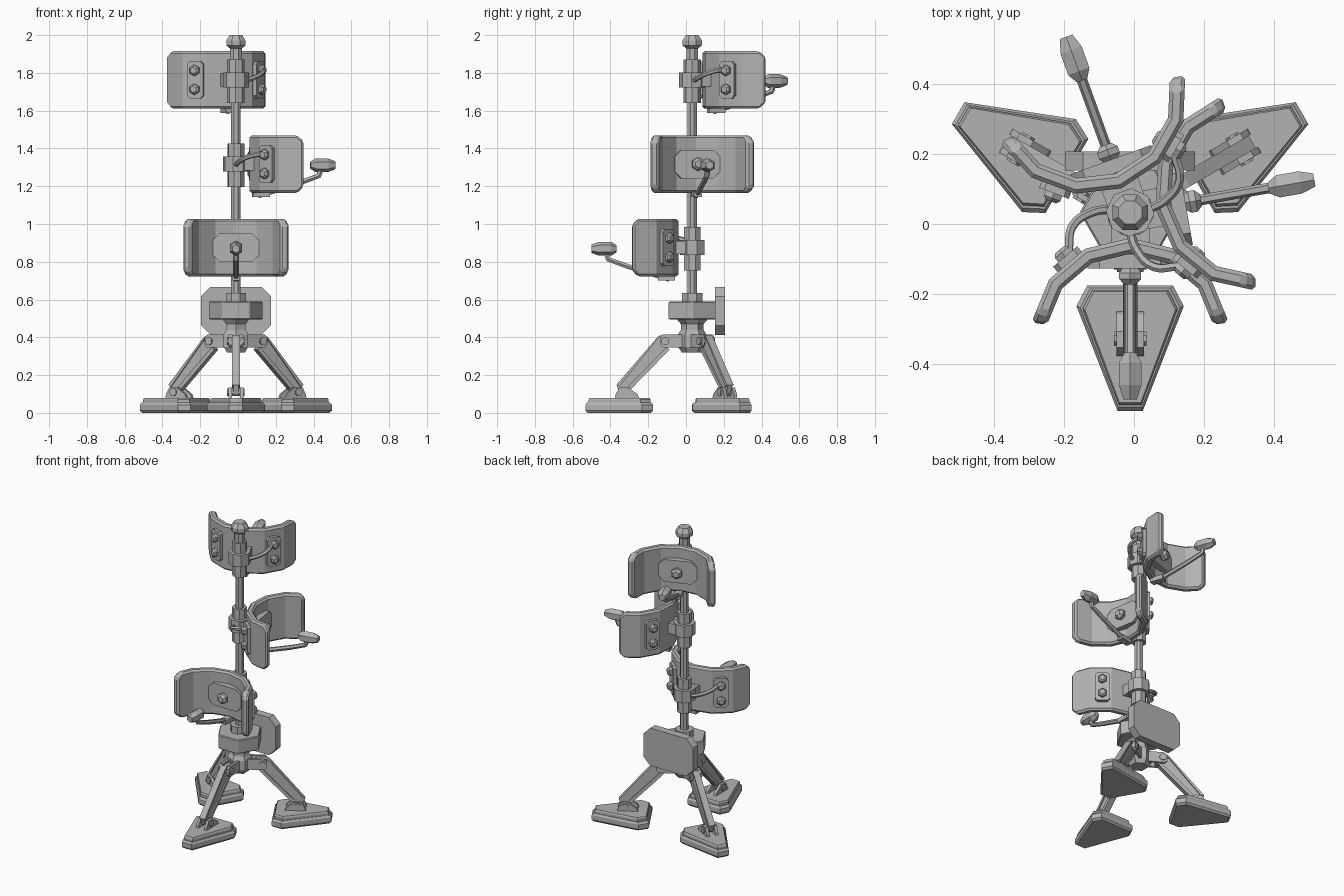
import bpy, bmesh, math
from mathutils import Matrix, Vector

cube = bpy.data.objects.get("Cube")
if cube:
    bpy.data.objects.remove(cube, do_unlink=True)

# Single grey material
GREY = (0.45, 0.45, 0.45, 1)
mat = bpy.data.materials.new("plain grey")
mat.use_nodes = True
mat.diffuse_color = GREY
bsdf = next(n for n in mat.node_tree.nodes if n.type == 'BSDF_PRINCIPLED')
bsdf.inputs["Base Color"].default_value = GREY
bsdf.inputs["Roughness"].default_value = 0.8

AXIS = Vector((-0.011, 0.033, 0))     # mast position
ID = Matrix.Identity(4)


def frame(angle=0, z=0):
    """Local x points away from the mast, local z is up."""
    return Matrix.Translation(AXIS + Vector((0, 0, z))) @ Matrix.Rotation(math.radians(angle), 4, 'Z')


def add(name, mesh, matrix, bevel=0):
    obj = bpy.data.objects.new(name, mesh)
    bpy.context.collection.objects.link(obj)
    obj.matrix_world = matrix
    mesh.materials.clear()
    mesh.materials.append(mat)
    if bevel:
        mod = obj.modifiers.new("edge_chamfer", 'BEVEL')
        mod.width = bevel
        mod.segments = 1
        mod.limit_method = 'ANGLE'
        mod.angle_limit = math.radians(40)
    return obj


def finish(name, bm, matrix, bevel=0):
    bmesh.ops.recalc_face_normals(bm, faces=bm.faces)
    mesh = bpy.data.meshes.new(name)
    bm.to_mesh(mesh)
    bm.free()
    return add(name, mesh, matrix, bevel)


def loft(name, rings, matrix, bevel=0):
    """Join equal rings of points and cap both ends."""
    bm = bmesh.new()
    vs = [[bm.verts.new(p) for p in ring] for ring in rings]
    n = len(vs[0])
    for a, b in zip(vs, vs[1:]):
        for i in range(n):
            j = (i + 1) % n
            bm.faces.new((a[i], a[j], b[j], b[i]))
    bm.faces.new(vs[0])
    bm.faces.new(vs[-1])
    return finish(name, bm, matrix, bevel)


def orient(axis, a, b, h):
    return {'x': (h, a, b), 'y': (a, h, b), 'z': (a, b, h)}[axis]


def prism(name, outline, lo, hi, axis, matrix, bevel=0):
    return loft(name, [[orient(axis, a, b, h) for a, b in outline] for h in (lo, hi)], matrix, bevel)


def turned(name, profile, sides, axis, matrix):
    """Faceted turned shape from (position, radius) pairs."""
    step = 2 * math.pi / sides
    return loft(name, [[orient(axis, r * math.cos((i + .5) * step), r * math.sin((i + .5) * step), h)
                        for i in range(sides)] for h, r in profile], matrix)


def rect(a0, a1, b0, b1, c=0):
    if not c:
        return [(a0, b0), (a1, b0), (a1, b1), (a0, b1)]
    return [(a0 + c, b0), (a1 - c, b0), (a1, b0 + c), (a1, b1 - c),
            (a1 - c, b1), (a0 + c, b1), (a0, b1 - c), (a0, b0 + c)]


def tube(name, points, radius, matrix, smooth=False):
    curve = bpy.data.curves.new(name, 'CURVE')
    curve.dimensions = '3D'
    curve.bevel_depth = radius
    curve.bevel_resolution = 1
    curve.use_fill_caps = True
    curve.resolution_u = 4
    if smooth:
        sp = curve.splines.new('BEZIER')
        sp.bezier_points.add(len(points) - 1)
        for bp, p in zip(sp.bezier_points, points):
            bp.co = p
            bp.handle_left_type = bp.handle_right_type = 'AUTO'
    else:
        sp = curve.splines.new('POLY')
        sp.points.add(len(points) - 1)
        for sp_pt, p in zip(sp.points, points):
            sp_pt.co = (*p, 1)
    temp = bpy.data.objects.new("temp_curve", curve)
    bpy.context.collection.objects.link(temp)
    bpy.context.view_layer.update()
    mesh = bpy.data.meshes.new_from_object(temp)
    bpy.data.objects.remove(temp, do_unlink=True)
    for poly in mesh.polygons:
        poly.use_smooth = False
    return add(name, mesh, matrix)


# Mast, top cap and central hub
turned("mast", [(0.5, .027), (1.95, .027)], 8, 'z', frame())
turned("mast_top_sleeve", [(1.87, .034), (1.94, .034)], 8, 'z', frame())
turned("mast_cap", [(1.93, .034), (1.945, .055), (1.972, .055), (2.0, .036)], 8, 'z', frame())
turned("mast_base_collar", [(.58, .058), (.635, .058)], 8, 'z', frame())
hexagon = [(.144 * math.cos(math.radians(a)), .144 * math.sin(math.radians(a))) for a in range(0, 360, 60)]
prism("hub_box", hexagon, .495, .59, 'z', frame(), .005)
turned("hub_neck", [(.32, .055), (.35, .075), (.415, .075), (.44, .06), (.47, .06), (.5, .085)],
       6, 'z', frame())

# Rear plate
prism("rear_plate", rect(-.185, .185, .413, .667, .05), .12, .173, 'y', frame())


def foot_ring(grow, z):
    half = [(.208, .122), (.267, .153), (.566, .036)]
    cx = .36
    pts = half + [(r, -t) for r, t in reversed(half)]
    return [(cx + (r - cx) * (1 - grow / .19), t * (1 - grow / .14), z) for r, t in pts]


# Three folding legs with feet
for side, angle in (("front", -90), ("left", 30), ("right", 150)):
    f = frame(angle)
    loft(side + "_foot_pad", [foot_ring(g, z) for g, z in
                              ((.012, 0), (0, .012), (0, .043), (.01, .055))], f)
    loft(side + "_foot_plate", [foot_ring(g, z) for g, z in ((.016, .05), (.016, .07), (.022, .08))], f)
    leg = [(.1, .345), (.1, .41), (.17, .41), (.4, .148), (.385, .1), (.335, .1), (.325, .135), (.13, .345)]
    prism(side + "_leg", leg, -.013, .013, 'y', f)
    flange = [(.165, .413), (.185, .4), (.402, .148), (.385, .14)]
    prism(side + "_leg_outer_flange", flange, -.021, .021, 'y', f)
    prism(side + "_leg_inner_flange", [(.12, .335), (.135, .35), (.34, .14), (.325, .125)],
          -.021, .021, 'y', f)
    for s in (-1, 1):
        prism(side + "_hub_bracket", rect(.04, .17, .345, .415, .015),
              s * .03 - .008, s * .03 + .008, 'y', f)
        prism(side + "_foot_bracket", [(.28, .075), (.41, .075), (.405, .1), (.385, .135), (.34, .135), (.29, .1)],
              s * .03 - .009, s * .03 + .009, 'y', f)
    for part, r, z in (("hub_pin", .143, .38), ("foot_pin", .36, .11)):
        turned(side + "_" + part, [(-.046, .022), (.046, .022)], 8, 'y',
               f @ Matrix.Translation((r, 0, z)))

# Curved panel cross-section
CENTRE, R_IN, R_OUT, STEP = .358, .24, .285, 27
ends = [math.radians(STEP * k) for k in range(-3, 4)]


def arc_point(r, a):
    return Vector((CENTRE - r * math.cos(a), r * math.sin(a)))


def panel_rings():
    spots = [(arc_point(R_IN, a), arc_point(R_OUT, a), .152) for a in ends]
    for end, near, at in ((0, 1, 1), (-1, -2, -1)):
        mix = [spots[end][k].lerp(spots[near][k], .27) for k in (0, 1)]
        spots[end] = (*spots[end][:2], .12)
        spots.insert(at, (*mix, .152))
    return [[(*i, -h), (*o, -h), (*o, h), (*i, h)] for i, o, h in spots]


# Three panels, each with clamp, mounts, cable and lamp arm
for level, angle, z in (("lower", -90, .875), ("middle", 10, 1.317), ("upper", 110, 1.763)):
    f = frame(angle, z)
    loft(level + "_panel", panel_rings(), f, .011)
    prism(level + "_panel_centre_plate", rect(-.122, .122, -.075, .075, .035), .12, .16, 'x', f)
    turned(level + "_panel_centre_knob", [(.155, .022), (.172, .036), (.19, .036), (.205, .02)], 6, 'x', f)

    # Clamp around the mast
    turned(level + "_clamp_sleeve", [(-.122, .046), (.108, .046)], 8, 'z', f)
    turned(level + "_clamp_collar", [(-.04, .069), (.04, .069)], 8, 'z', f)
    prism(level + "_clamp_block", rect(.02, .1, -.055, .055), -.035, .035, 'z', f)

    # Bolted mounting plates
    for s in (-1, 1):
        a = s * math.radians(1.5 * STEP)
        pos = arc_point(R_OUT * math.cos(math.radians(STEP / 2)), a)
        m = f @ Matrix.Translation((*pos, 0)) @ Matrix.Rotation(math.pi - a, 4, 'Z')
        m = m @ Matrix.Translation((0, s * .01, 0))
        prism(level + "_mount_plate", rect(-.045, .045, -.098, .098, .015), -.005, .02, 'x', m)
        for dz in (-.05, .05):
            turned(level + "_mount_bolt", [(.015, .029), (.035, .029), (.045, .018)], 6, 'x',
                   m @ Matrix.Translation((0, 0, dz)))

    # Cable from clamp to mounting plate
    tube(level + "_cable", [(-.01, -.05, -.005), (.0, -.11, .015), (.04, -.165, .04), (.11, -.175, .055)],
         .013, f, True)

    # Lamp arm reaching out from below the panel
    prism(level + "_arm_bracket", rect(.09, .18, -.022, .022), -.175, -.145, 'z', f)
    tube(level + "_lamp_arm", [(.12, 0, -.168), (.34, 0, -.1), (.445, 0, -.062), (.46, 0, -.02)], .015, f)
    turned(level + "_lamp", [(.4, .018), (.428, .037), (.492, .037), (.533, .022)], 6, 'x',
           f @ Matrix.Translation((0, 0, -.006)))
